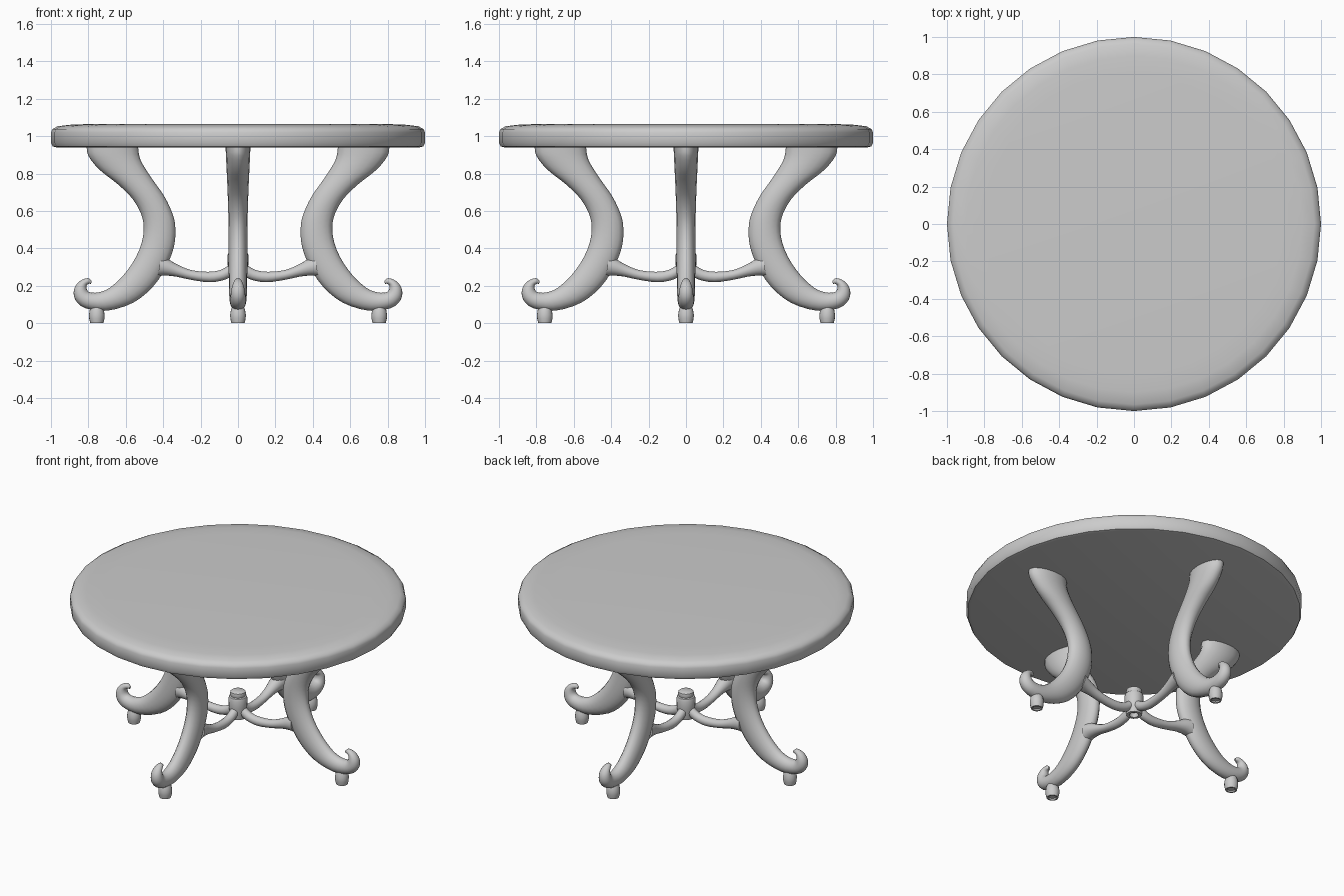
import bpy, bmesh, math
from mathutils import Vector, Matrix

if "Cube" in bpy.data.objects:
    bpy.data.objects.remove(bpy.data.objects["Cube"])


def finish(name, bm, angle=40):
    bmesh.ops.remove_doubles(bm, verts=bm.verts, dist=1e-5)
    bmesh.ops.recalc_face_normals(bm, faces=bm.faces)
    me = bpy.data.meshes.new(name)
    bm.to_mesh(me)
    bm.free()
    ob = bpy.data.objects.new(name, me)
    bpy.context.collection.objects.link(ob)
    bpy.ops.object.select_all(action='DESELECT')
    ob.select_set(True)
    bpy.context.view_layer.objects.active = ob
    bpy.ops.object.shade_smooth_by_angle(angle=math.radians(angle))
    return ob


def skin(bm, rings):
    """Bridge successive vertex rings and cap both ends."""
    rings = [[bm.verts.new(p) for p in r] for r in rings]
    n = len(rings[0])
    for a, b in zip(rings, rings[1:]):
        for i in range(n):
            j = (i + 1) % n
            bm.faces.new((a[i], a[j], b[j], b[i]))
    bm.faces.new(rings[0])
    bm.faces.new(rings[-1])


def lathe(name, profile, n, centre=(0, 0), angle=40):
    bm = bmesh.new()
    skin(bm, [[(centre[0] + r * math.cos(math.tau * i / n),
                centre[1] + r * math.sin(math.tau * i / n), z)
               for i in range(n)] for r, z in profile])
    return finish(name, bm, angle)


def catmull(pts, steps):
    p = [Vector(q) for q in pts]
    p = [2 * p[0] - p[1]] + p + [2 * p[-1] - p[-2]]
    out = []
    for i in range(1, len(p) - 2):
        a, b, c, d = p[i - 1:i + 3]
        for s in range(steps):
            t = s / steps
            out.append(0.5 * (2 * b + (c - a) * t + (2 * a - 5 * b + 4 * c - d) * t * t
                              + (3 * b - a - 3 * c + d) * t ** 3))
    return out + [p[-2]]


def limb(name, sections, n=16, steps=3):
    """Oval tube in the xz plane from (outer, inner, half thickness) sections."""
    def interp(vals):
        return catmull(vals, steps)
    outer = interp([(s[0], s[1], 0) for s in sections])
    inner = interp([(s[2], s[3], 0) for s in sections])
    thick = interp([(s[4], 0, 0) for s in sections])
    rings = []
    for o, i, w in zip(outer, inner, thick):
        c, h = (o + i) / 2, (o - i) / 2
        rings.append([(c.x + h.x * math.cos(a), w.x * math.sin(a), c.y + h.y * math.cos(a))
                      for a in (math.tau * k / n for k in range(n))])
    bm = bmesh.new()
    skin(bm, rings)
    return finish(name, bm, 50)


# Round top with softened rim
lathe("table_top", [(0.97, 0.94), (0.99, 0.945), (1.0, 0.965), (1.0, 1.02), (0.992, 1.038),
                    (0.965, 1.053), (0.9, 1.061), (0.8, 1.065)], 32)

# Scrolled leg: outer edge x,z  inner edge x,z  half thickness
leg = [(0.81, 0.95, 0.535, 0.95, 0.067),
       (0.80, 0.895, 0.522, 0.875, 0.064),
       (0.74, 0.82, 0.465, 0.78, 0.060),
       (0.645, 0.745, 0.395, 0.68, 0.056),
       (0.56, 0.66, 0.35, 0.585, 0.053),
       (0.51, 0.56, 0.335, 0.51, 0.051),
       (0.508, 0.46, 0.342, 0.41, 0.050),
       (0.545, 0.355, 0.385, 0.30, 0.050),
       (0.61, 0.26, 0.455, 0.195, 0.049),
       (0.685, 0.19, 0.56, 0.11, 0.047),
       (0.745, 0.165, 0.70, 0.067, 0.044),
       (0.79, 0.165, 0.815, 0.08, 0.042),
       (0.805, 0.175, 0.87, 0.125, 0.039),
       (0.81, 0.19, 0.877, 0.18, 0.034),
       (0.808, 0.204, 0.85, 0.222, 0.026),
       (0.796, 0.211, 0.805, 0.241, 0.017),
       (0.786, 0.210, 0.782, 0.226, 0.007)]

# Sagging stretcher: top x,z  bottom x,z  half thickness
stretcher = [(0.41, 0.36, 0.43, 0.25, 0.050),
             (0.375, 0.343, 0.395, 0.255, 0.044),
             (0.32, 0.312, 0.335, 0.25, 0.034),
             (0.25, 0.284, 0.25, 0.232, 0.029),
             (0.16, 0.275, 0.15, 0.219, 0.028),
             (0.09, 0.286, 0.07, 0.233, 0.028),
             (0.03, 0.325, 0.02, 0.262, 0.028)]

foot = [(0.022, 0.008), (0.026, 0.0), (0.035, 0.0), (0.041, 0.025), (0.042, 0.045),
        (0.038, 0.07), (0.03, 0.09)]

# Four identical legs, stretchers and feet around the centre
for k, side in enumerate(("right", "back", "left", "front")):
    rot = Matrix.Rotation(k * math.pi / 2, 4, 'Z')
    for ob in (limb(side + "_leg", leg),
               limb(side + "_stretcher", stretcher),
               lathe(side + "_foot", foot, 16, (0.755, 0))):
        ob.data.transform(rot)

# Turned hub joining the stretchers
lathe("hub", [(0.022, 0.26), (0.028, 0.235), (0.045, 0.235), (0.049, 0.26), (0.055, 0.31),
              (0.057, 0.36), (0.052, 0.374), (0.044, 0.378), (0.048, 0.39), (0.045, 0.405),
              (0.036, 0.411)], 20)
